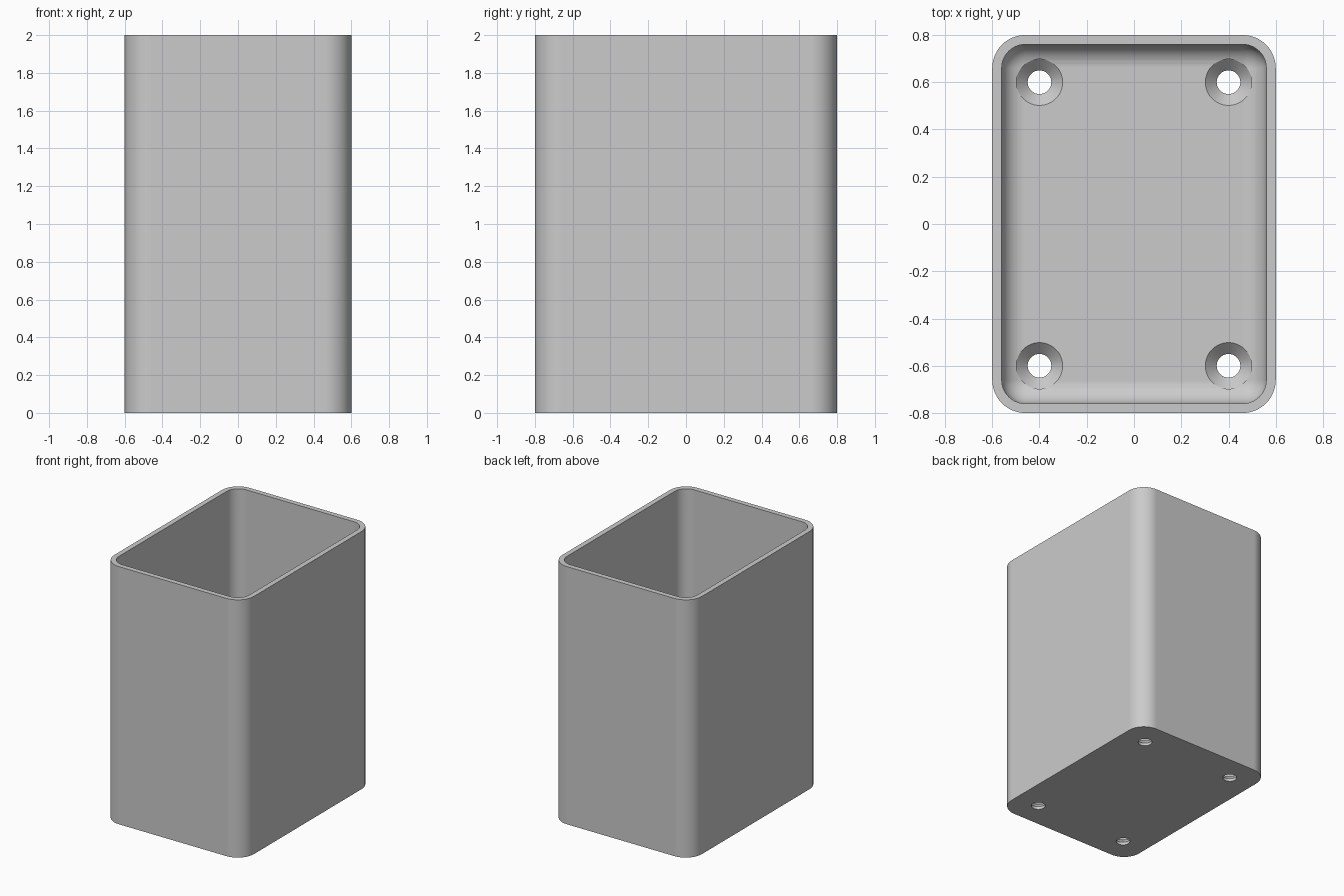
import bpy, bmesh, math

cube = bpy.data.objects.get("Cube")
if cube:
    bpy.data.objects.remove(cube, do_unlink=True)

HALF_X, HALF_Y, HEIGHT = 0.6, 0.8, 2.0
WALL, FLOOR = 0.04, 0.07
OUTER_R, INNER_R, FILLET = 0.14, 0.10, 0.098
HOLE_R, SINK_R = 0.05, 0.098
CORNER_STEPS, FILLET_STEPS, HOLE_SIDES = 12, 10, 48

grey = bpy.data.materials.new("light_grey")
grey.use_nodes = True
colour = (0.6, 0.6, 0.6, 1)
grey.diffuse_color = colour
grey.node_tree.nodes["Principled BSDF"].inputs["Base Color"].default_value = colour


def rounded_ring(bm, hx, hy, r, z):
    """Rounded rectangle of vertices, counter-clockwise."""
    ring = []
    for i, (sx, sy) in enumerate([(1, 1), (-1, 1), (-1, -1), (1, -1)]):
        for k in range(CORNER_STEPS + 1):
            a = math.pi / 2 * (i + k / CORNER_STEPS)
            ring.append(bm.verts.new((sx * (hx - r) + r * math.cos(a),
                                      sy * (hy - r) + r * math.sin(a), z)))
    return ring


def round_ring(bm, r, z):
    return [bm.verts.new((r * math.cos(2 * math.pi * k / HOLE_SIDES),
                          r * math.sin(2 * math.pi * k / HOLE_SIDES), z))
            for k in range(HOLE_SIDES)]


def loft(name, make_rings):
    """Closed solid skinned through a list of rings."""
    bm = bmesh.new()
    rings = make_rings(bm)
    for a, b in zip(rings, rings[1:]):
        for i in range(len(a)):
            j = (i + 1) % len(a)
            bm.faces.new((a[i], a[j], b[j], b[i]))
    bm.faces.new(rings[0][::-1])
    bm.faces.new(rings[-1])
    bmesh.ops.recalc_face_normals(bm, faces=bm.faces)
    mesh = bpy.data.meshes.new(name)
    bm.to_mesh(mesh)
    bm.free()
    mesh.materials.append(grey)
    obj = bpy.data.objects.new(name, mesh)
    bpy.context.scene.collection.objects.link(obj)
    return obj


def box_rings(bm):
    ix, iy = HALF_X - WALL, HALF_Y - WALL
    rings = [rounded_ring(bm, HALF_X, HALF_Y, OUTER_R, z) for z in (0, HEIGHT)]
    rings.append(rounded_ring(bm, ix, iy, INNER_R, HEIGHT))
    # Rounded transition from inner wall to floor
    for k in range(FILLET_STEPS + 1):
        a = math.pi / 2 * k / FILLET_STEPS
        inset = FILLET * (1 - math.cos(a))
        rings.append(rounded_ring(bm, ix - inset, iy - inset, INNER_R - inset,
                                  FLOOR + FILLET * (1 - math.sin(a))))
    return rings


def screw_rings(bm):
    cone_start = FLOOR - (SINK_R - HOLE_R)
    return [round_ring(bm, r, z) for r, z in
            ((HOLE_R, -0.1), (HOLE_R, cone_start), (SINK_R, FLOOR), (SINK_R, FLOOR + 0.2))]


# Open box with four countersunk screw holes in the floor
box = loft("open_box", box_rings)
cutters = []
for x in (-0.4, 0.4):
    for y in (-0.6, 0.6):
        cutter = loft("screw_hole_cutter", screw_rings)
        cutter.location = (x, y, 0)
        cutter.hide_render = True
        cutters.append(cutter)
        cut = box.modifiers.new("screw_hole", 'BOOLEAN')
        cut.operation = 'DIFFERENCE'
        cut.solver = 'EXACT'
        cut.object = cutter

# Bake the cuts, then drop the cutters
bpy.context.view_layer.update()
baked = bpy.data.meshes.new_from_object(
    box.evaluated_get(bpy.context.evaluated_depsgraph_get()))
box.modifiers.clear()
box.data = baked
for cutter in cutters:
    bpy.data.objects.remove(cutter, do_unlink=True)

# Smooth rounded corners, crisp rims
bpy.ops.object.select_all(action='DESELECT')
box.select_set(True)
bpy.context.view_layer.objects.active = box
bpy.ops.object.shade_smooth_by_angle(angle=math.radians(30))
weighted = box.modifiers.new("even_shading", 'WEIGHTED_NORMAL')
weighted.keep_sharp = True
